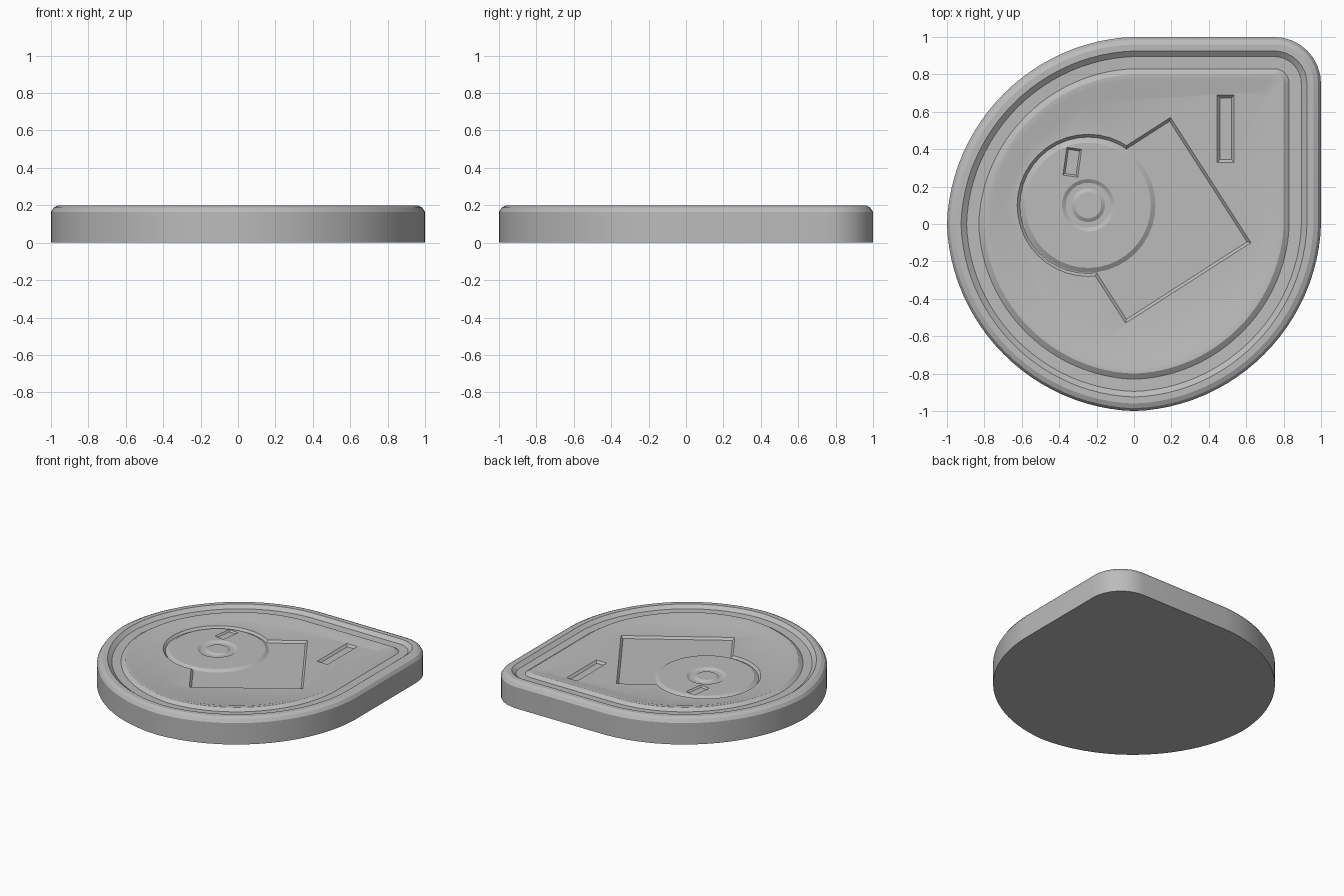
import bpy
import bmesh
from math import sin, cos, pi, radians, atan2, hypot
from mathutils import Vector

cube = bpy.data.objects.get("Cube")
if cube:
    bpy.data.objects.remove(cube, do_unlink=True)

# One plain grey
grey = bpy.data.materials.new("plain grey")
grey.use_nodes = True
color = (0.5, 0.5, 0.5, 1)
grey.diffuse_color = color
grey.node_tree.nodes["Principled BSDF"].inputs["Base Color"].default_value = color

FLOOR = 0.176


def loft(name, rings):
    """Join matching rings of points and cap both ends."""
    bm = bmesh.new()
    loops = [[bm.verts.new(p) for p in ring] for ring in rings]
    n = len(loops[0])
    for low, high in zip(loops, loops[1:]):
        for i in range(n):
            j = (i + 1) % n
            bm.faces.new((low[i], low[j], high[j], high[i]))
    bm.faces.new(loops[0][::-1])
    bm.faces.new(loops[-1])
    bmesh.ops.recalc_face_normals(bm, faces=bm.faces)
    mesh = bpy.data.meshes.new(name)
    bm.to_mesh(mesh)
    bm.free()
    mesh.materials.append(grey)
    obj = bpy.data.objects.new(name, mesh)
    bpy.context.collection.objects.link(obj)
    return obj


def drop_ring(inset, z):
    """Round outline with one squared, filleted corner at back left."""
    pts = []
    fillet = max(0.25 - inset, 0.04)
    mid = 1 - inset - fillet
    for i in range(9):
        a = pi / 2 * i / 8
        pts.append((mid + fillet * cos(a), mid + fillet * sin(a), z))
    for i in range(73):
        a = pi / 2 + 1.5 * pi * i / 72
        r = (1 - inset) * (1 - 0.015 * abs(sin(2 * a)))
        pts.append((r * cos(a), r * sin(a), z))
    return pts


def round_ring(center, radius, z, n=40):
    return [(center[0] + radius * cos(2 * pi * i / n),
             center[1] + radius * sin(2 * pi * i / n), z) for i in range(n)]


def box_ring(center, sx, sy, angle, z):
    out = []
    for u, v in ((-1, -1), (1, -1), (1, 1), (-1, 1)):
        x, y = u * sx / 2, v * sy / 2
        out.append((center[0] + x * cos(angle) - y * sin(angle),
                    center[1] + x * sin(angle) + y * cos(angle), z))
    return out


def slot(target, rings):
    """Cut a recess with sloping walls."""
    cutter = loft("recess_cutter", rings)
    cutter.hide_render = True
    mod = target.modifiers.new("recess", 'BOOLEAN')
    mod.operation = 'DIFFERENCE'
    mod.solver = 'EXACT'
    mod.object = cutter
    bpy.context.view_layer.objects.active = target
    bpy.ops.object.modifier_apply(modifier=mod.name)
    bpy.data.objects.remove(cutter, do_unlink=True)


# Base with rounded rim, trench and inner ridge
profile = [(0, 0), (0, 0.165), (0.015, 0.188), (0.04, 0.2), (0.075, 0.2),
           (0.105, 0.176), (0.17, 0.174), (0.2, 0.194), (0.23, 0.194),
           (0.29, FLOOR)]
base = loft("base", [drop_ring(d, z) for d, z in profile])

# Sunken square, turned on the floor
corner_a, corner_b = Vector((0.2, 0.57)), Vector((-0.05, -0.53))
square_mid = (corner_a + corner_b) / 2
turn = atan2(0.43, 0.67)
side = hypot(0.43, 0.67)
depth = 0.016
slot(base, [box_ring(square_mid, side - 0.03, side - 0.03, turn, FLOOR - depth),
            box_ring(square_mid, side + 0.03, side + 0.03, turn, FLOOR + depth)])

# Sunken round seat for the disc
disc_mid = (-0.245, 0.1)
slot(base, [round_ring(disc_mid, 0.365, FLOOR - depth),
            round_ring(disc_mid, 0.395, FLOOR + depth)])

# Plain slot near the squared corner
slot(base, [box_ring((0.49, 0.51), 0.06, 0.33, 0, FLOOR - depth),
            box_ring((0.49, 0.51), 0.12, 0.39, 0, FLOOR + depth)])

# Disc with a ring groove around its hub
disc_profile = [(0.36, FLOOR - 0.03), (0.36, FLOOR - depth), (0.335, FLOOR),
                (0.14, FLOOR), (0.12, FLOOR - 0.012), (0.09, FLOOR - 0.012),
                (0.07, FLOOR)]
disc = loft("disc", [round_ring(disc_mid, r, z) for r, z in disc_profile])
slot(disc, [box_ring((-0.33, 0.33), 0.06, 0.13, radians(-8), FLOOR - 0.012),
            box_ring((-0.33, 0.33), 0.1, 0.17, radians(-8), FLOOR + 0.012)])

# Soft shading with crisp edges
for obj in (base, disc):
    bpy.ops.object.select_all(action='DESELECT')
    obj.select_set(True)
    bpy.context.view_layer.objects.active = obj
    bpy.ops.object.shade_smooth_by_angle(angle=radians(25))
